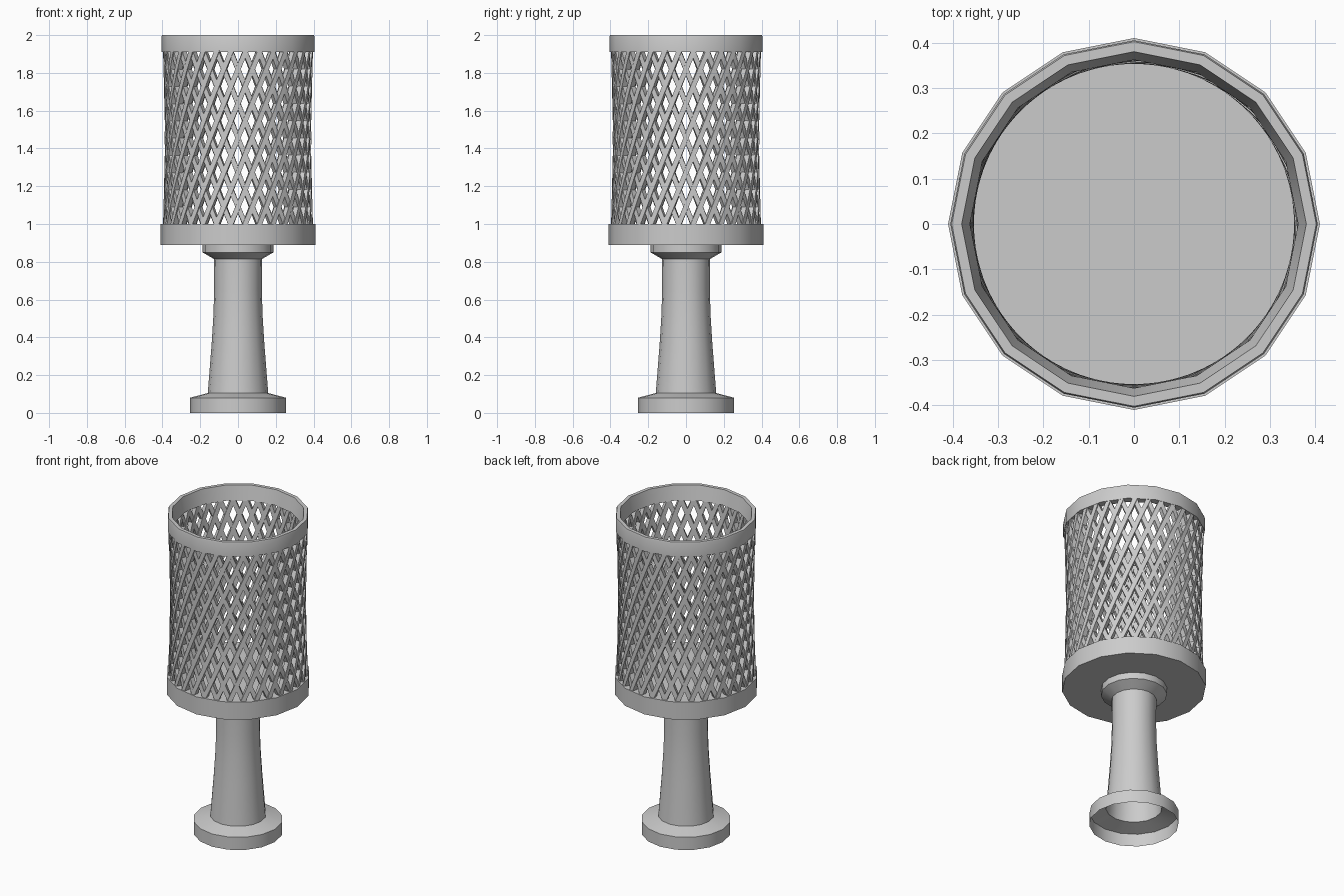
import bpy, bmesh, math
from mathutils import Vector

if "Cube" in bpy.data.objects:
    bpy.data.objects.remove(bpy.data.objects["Cube"])

Z0, Z1 = 0.985, 1.925      # lattice span, ends tucked into the rims
RODS = 32                  # rods per direction
TWIST = math.radians(58)   # sweep of each rod round the axis


def finish(name, bm, recalc=True):
    if recalc:
        bmesh.ops.recalc_face_normals(bm, faces=bm.faces)
    mesh = bpy.data.meshes.new(name)
    bm.to_mesh(mesh)
    bm.free()
    ob = bpy.data.objects.new(name, mesh)
    bpy.context.collection.objects.link(ob)
    bpy.ops.object.select_all(action='DESELECT')
    ob.select_set(True)
    bpy.context.view_layer.objects.active = ob
    bpy.ops.object.shade_smooth_by_angle(angle=math.radians(30))
    return ob


def lathe(name, profile, sides=16, closed=False, caps=False):
    """Revolve (radius, z) points round the z axis."""
    bm = bmesh.new()
    rings = [[bm.verts.new((r * math.cos(2 * math.pi * i / sides),
                            r * math.sin(2 * math.pi * i / sides), z))
              for i in range(sides)] for r, z in profile]
    pairs = list(zip(rings, rings[1:]))
    if closed:
        pairs.append((rings[-1], rings[0]))
    for a, b in pairs:
        for i in range(sides):
            j = (i + 1) % sides
            bm.faces.new((a[i], a[j], b[j], b[i]))
    if caps:
        bm.faces.new(rings[0])
        bm.faces.new(rings[-1])
    return finish(name, bm)


def lattice(name, direction, radius, width=0.026, depth=0.03, segs=8):
    """A ring of square helical rods, pulled in slightly at mid height."""
    bm = bmesh.new()
    for k in range(RODS):
        start = 2 * math.pi * k / RODS - direction * TWIST / 2
        rings = []
        for s in range(segs + 1):
            t = s / segs
            ang = start + direction * TWIST * t
            r = radius - 0.01 * math.sin(math.pi * t)
            radial = Vector((math.cos(ang), math.sin(ang), 0))
            tangent = Vector((-math.sin(ang), math.cos(ang), 0))
            path = (tangent * direction * TWIST * r + Vector((0, 0, Z1 - Z0))).normalized()
            side = path.cross(radial)
            centre = radial * r + Vector((0, 0, Z0 + (Z1 - Z0) * t))
            rings.append([bm.verts.new(centre + side * u * width / 2 + radial * v * depth / 2)
                          for u, v in ((-1, -1), (1, -1), (1, 1), (-1, 1))])
        for a, b in zip(rings, rings[1:]):
            for i in range(4):
                j = (i + 1) % 4
                bm.faces.new((a[i], a[j], b[j], b[i]))
        bm.faces.new(rings[0])
        bm.faces.new(rings[-1])
    return finish(name, bm)


# Foot and stem: one shell, open underneath
lathe("foot_and_stem", [(0.255, 0), (0.255, 0.08), (0.16, 0.105), (0.14, 0.36),
                        (0.13, 0.52), (0.126, 0.66), (0.128, 0.815),
                        (0.188, 0.85), (0.188, 0.89)])

# Solid drum under the basket
lathe("basket_floor", [(0.41, 0.89), (0.41, 1.0)], caps=True)

# Top rim with sloping inner wall
lathe("top_rim", [(0.405, 1.91), (0.405, 1.99), (0.402, 2.0), (0.38, 2.0),
                  (0.362, 1.91)], closed=True)

# Crossing rods
lattice("rods_right", 1, 0.383)
lattice("rods_left", -1, 0.378)
